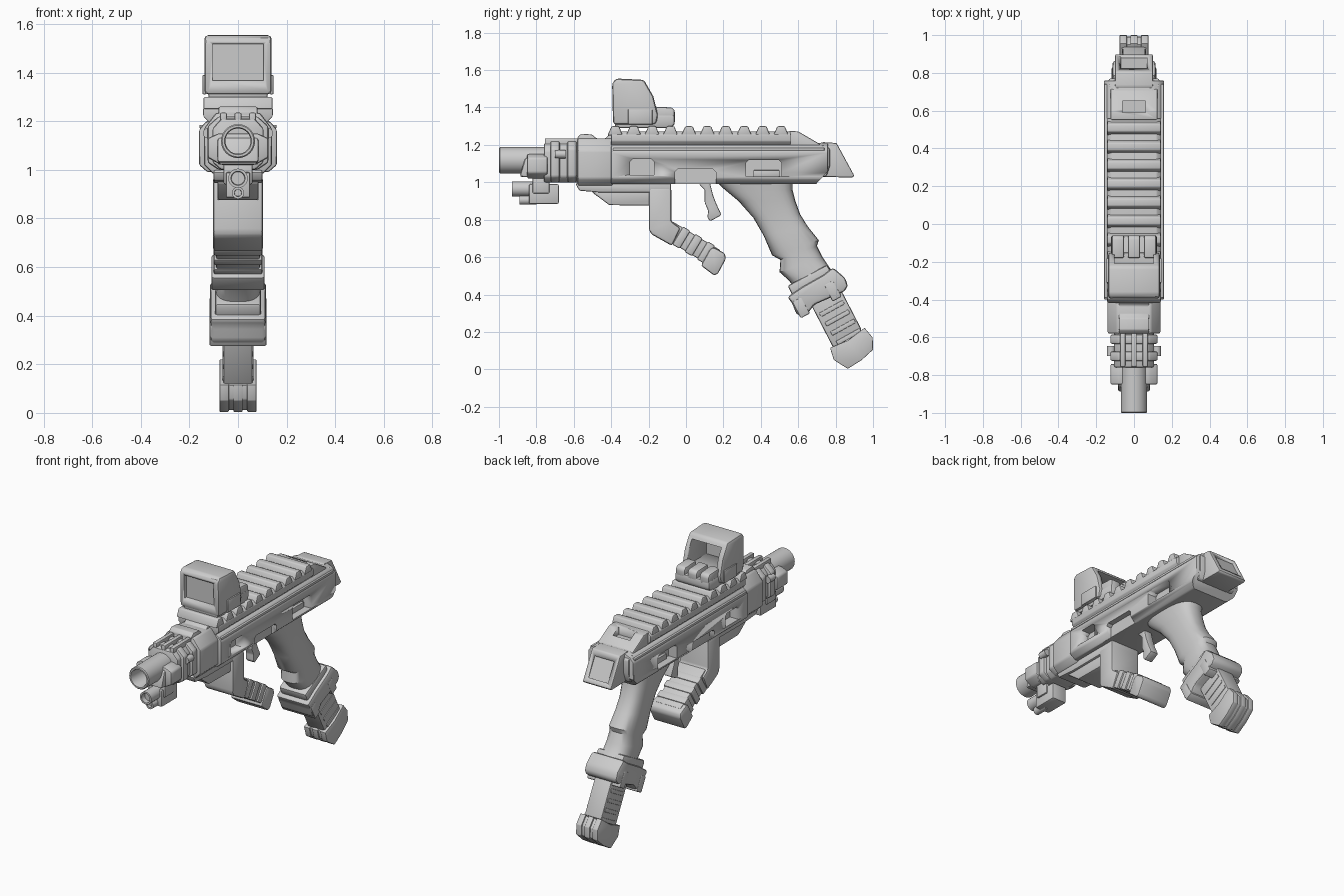
import bpy, bmesh, math
from mathutils import Matrix, Vector


def finish(name, bm, bevel=0.0, xf=None):
    bmesh.ops.recalc_face_normals(bm, faces=bm.faces[:])
    if bevel:
        edges = [e for e in bm.edges if e.calc_face_angle(0) > 0.4]
        bmesh.ops.bevel(bm, geom=edges, offset=bevel, offset_type='OFFSET', segments=2,
                        profile=0.5, affect='EDGES', clamp_overlap=True)
    if xf:
        bm.transform(xf)
    mesh = bpy.data.meshes.new(name)
    bm.to_mesh(mesh)
    bm.free()
    ob = bpy.data.objects.new(name, mesh)
    bpy.context.collection.objects.link(ob)
    bpy.ops.object.select_all(action='DESELECT')
    ob.select_set(True)
    bpy.context.view_layer.objects.active = ob
    bpy.ops.object.shade_smooth_by_angle(angle=math.radians(35))
    return ob


def rings(name, loops, bevel=0.0, caps=True, xf=None):
    """Skin a list of equal-length closed loops."""
    bm = bmesh.new()
    vs = [[bm.verts.new(p) for p in lp] for lp in loops]
    n = len(vs[0])
    for a, b in zip(vs, vs[1:]):
        for i in range(n):
            j = (i + 1) % n
            bm.faces.new((a[i], a[j], b[j], b[i]))
    if caps:
        bm.faces.new(vs[0][::-1])
        bm.faces.new(vs[-1])
    return finish(name, bm, bevel, xf)


def side(name, pts, w, bevel=0.012, x=0.0):
    """Side (y, z) outline extruded across x."""
    return rings(name, [[(x + s * w, y, z) for y, z in pts] for s in (-1, 1)], bevel)


def section(name, half, y0, y1, bevel=0.01):
    """Half (x, z) cross-section mirrored and extruded along y."""
    full = half + [(-x, z) for x, z in reversed(half)]
    return rings(name, [[(x, y, z) for x, z in full] for y in (y0, y1)], bevel)


def box(name, w, y0, y1, z0, z1, bevel=0.008, x=0.0):
    return side(name, [(y0, z0), (y1, z0), (y1, z1), (y0, z1)], w, bevel, x)


def tilted(name, w, c, ly, lz, deg, bevel=0.008):
    """Box centred at (y, z), turned about x."""
    xf = Matrix.Translation((0, c[0], c[1])) @ Matrix.Rotation(math.radians(deg), 4, 'X')
    loops = [[(s * w, a * ly, b * lz) for a, b in ((-1, -1), (1, -1), (1, 1), (-1, 1))] for s in (-1, 1)]
    return rings(name, loops, bevel, xf=xf)


def lathe(name, prof, cz, n=32, x=0.0):
    """(radius, y) outline turned about a y-axis line at height cz."""
    loops = [[(x + r * math.cos(2 * math.pi * i / n), y, cz + r * math.sin(2 * math.pi * i / n))
              for i in range(n)] for r, y in prof]
    return rings(name, loops)


def cut(ob, cutter):
    cutter.hide_render = True
    cutter.hide_viewport = False
    m = ob.modifiers.new("cut", 'BOOLEAN')
    m.operation, m.solver, m.object = 'DIFFERENCE', 'EXACT', cutter
    bpy.context.view_layer.objects.active = ob
    bpy.ops.object.modifier_apply(modifier=m.name)
    bpy.data.objects.remove(cutter)


# Barrel and front collar
lathe("barrel", [(0.07, -0.55), (0.07, -0.995), (0.065, -1.0), (0.056, -1.0), (0.052, -0.99), (0.052, -0.8)], 1.118)
section("barrel_collar", [(0.07, 1.02), (0.125, 1.05), (0.125, 1.13), (0.08, 1.15)], -0.85, -0.74)
side("collar_nose", [(-0.89, 1.03), (-0.74, 1.02), (-0.74, 1.15), (-0.86, 1.13)], 0.085)
section("front_block", [(0.07, 1.0), (0.105, 1.03), (0.105, 1.17), (0.07, 1.21)], -0.76, -0.56)
for x in (-0.06, 0, 0.06):
    box("front_top_rib", 0.014, -0.755, -0.57, 1.19, 1.235, 0.006, x)
for y in (-0.7, -0.61):
    section("front_band", [(0.08, 1.0), (0.125, 1.03), (0.125, 1.18), (0.08, 1.22)], y - 0.025, y + 0.025)
for s in (-1, 1):
    lathe("side_pin", [(0.022, -0.70), (0.022, -0.645)], 1.15, 12, s * 0.122)

# Handguard
section("handguard", [(0.1, 0.98), (0.14, 1.02), (0.14, 1.17), (0.09, 1.235)], -0.58, -0.39)
side("handguard_top", [(-0.58, 1.2), (-0.58, 1.24), (-0.56, 1.26), (-0.5, 1.255), (-0.48, 1.235),
                       (-0.43, 1.235), (-0.41, 1.255), (-0.38, 1.255), (-0.38, 1.2)], 0.08, 0.006)
side("lower_front_plate", [(-0.59, 0.99), (-0.57, 0.955), (-0.45, 0.945), (-0.08, 0.945), (-0.08, 1.0), (-0.58, 1.0)], 0.1)

# Under-barrel light
box("light_body", 0.05, -0.84, -0.68, 0.885, 0.99)
box("light_clamp", 0.06, -0.82, -0.73, 0.94, 1.03)
lathe("light_tube", [(0.04, -0.8), (0.04, -0.93), (0.029, -0.93), (0.027, -0.9)], 0.965, 20)
lathe("laser_tube", [(0.025, -0.8), (0.025, -0.89), (0.015, -0.89), (0.014, -0.87)], 0.905, 16)

# Receiver with side windows and trigger recess
body = section("receiver", [(0.125, 0.99), (0.16, 1.02), (0.16, 1.165), (0.135, 1.195), (0.1, 1.21)], -0.4, 0.76, 0.008)
cut(body, side("end_cutter", [(0.69, 0.9), (0.69, 0.985), (0.76, 1.06), (0.9, 1.06), (0.9, 0.9)], 0.3, 0))
for s in (-1, 1):
    for y0, y1, z0, z1, d in ((-0.3, -0.17, 1.04, 1.125, 0.1), (0.32, 0.51, 1.03, 1.12, 0.1),
                              (-0.06, 0.16, 0.95, 1.07, 0.125)):
        pts = [(y0, z0), (y1, z0), (y1, z1 - 0.015), (y1 - 0.015, z1), (y0 + 0.015, z1), (y0, z1 - 0.015)]
        cut(body, side("window_cutter", pts, 0.1, 0, s * (d + 0.1)))
    box("window_slide", 0.012, 0.36, 0.5, 1.03, 1.065, 0.004, s * 0.105)
    side("side_ledge", [(-0.39, 1.17), (0.74, 1.17), (0.74, 1.185), (-0.39, 1.185)], 0.008, 0.003, s * 0.15)

# Top rail with repeated teeth
section("rail_base", [(0.115, 1.19), (0.143, 1.22), (0.143, 1.255), (0.12, 1.272)], -0.4, 0.56, 0.005)
for i in range(10):
    y = -0.38 + i * 0.0985
    side("rail_tooth", [(y - 0.04, 1.25), (y - 0.018, 1.3), (y + 0.022, 1.3), (y + 0.042, 1.25)], 0.142, 0.007)
tail = side("rail_tail", [(0.55, 1.19), (0.55, 1.275), (0.6, 1.272), (0.715, 1.205), (0.715, 1.19)], 0.125)
cut(tail, box("slot_cutter", 0.06, 0.59, 0.65, 1.225, 1.4, 0))

# Rear end cap
side("rear_collar", [(0.72, 1.03), (0.75, 1.03), (0.77, 1.09), (0.77, 1.18), (0.74, 1.2), (0.72, 1.2)], 0.135)
cap = side("rear_cap", [(0.7, 1.03), (0.7, 1.2), (0.73, 1.215), (0.805, 1.21), (0.9, 1.035), (0.89, 1.025)], 0.1, 0.01)
cut(cap, tilted("cap_cutter", 0.07, (0.865, 1.125), 0.02, 0.065, 28.5, 0))

# Holographic sight: hood, glass, rear block
hood = side("sight_hood", [(-0.39, 1.31), (-0.395, 1.53), (-0.375, 1.555), (-0.225, 1.548), (-0.175, 1.46),
                           (-0.15, 1.36), (-0.16, 1.31)], 0.138, 0.018)
cut(hood, box("hood_cutter", 0.104, -0.6, 0.1, 1.368, 1.518, 0))
box("sight_glass", 0.107, -0.37, -0.355, 1.36, 1.525, 0)
side("sight_base", [(-0.38, 1.29), (-0.08, 1.29), (-0.06, 1.31), (-0.06, 1.36), (-0.38, 1.36)], 0.122)
for x in (-0.085, 0, 0.085):
    side("sight_button", [(-0.18, 1.33), (-0.06, 1.33), (-0.06, 1.385), (-0.075, 1.4), (-0.18, 1.405)], 0.033, 0.01, x)
for s in (-1, 1):
    box("sight_side_panel", 0.008, -0.31, -0.18, 1.31, 1.39, 0.005, s * 0.138)

# Folded foregrip
side("foregrip_mount", [(-0.5, 0.945), (-0.41, 0.878), (-0.19, 0.875), (-0.09, 0.9), (-0.09, 0.96), (-0.5, 0.96)], 0.085)
side("foregrip_post", [(-0.198, 0.97), (-0.078, 0.97), (-0.078, 0.79), (-0.03, 0.755), (-0.075, 0.66),
                       (-0.185, 0.722), (-0.198, 0.745)], 0.103, 0.014)
tilted("foregrip_core", 0.09, (0.03, 0.671), 0.15, 0.05, -31)
for i in range(3):
    t = -0.035 + i * 0.066
    tilted("foregrip_rib", 0.1, (t + 0.01, 0.683 - t * 0.6), 0.023, 0.056, -31)
side("foregrip_end", [(0.08, 0.555), (0.15, 0.502), (0.17, 0.51), (0.213, 0.59), (0.208, 0.62), (0.15, 0.652), (0.13, 0.645)], 0.11, 0.014)

# Trigger
side("trigger", [(0.065, 1.02), (0.135, 1.02), (0.13, 0.99), (0.145, 0.93), (0.16, 0.89), (0.19, 0.825), (0.13, 0.792),
                 (0.115, 0.81), (0.118, 0.85), (0.1, 0.89), (0.1, 0.96), (0.07, 0.99)], 0.028, 0.007)

# Pistol grip: rounded sections (front y, front z, back y, back z, half width)
rows = [(0.16, 1.01, 0.57, 1.01, 0.1), (0.19, 0.975, 0.57, 0.96, 0.095), (0.28, 0.90, 0.585, 0.90, 0.085),
        (0.36, 0.81, 0.61, 0.83, 0.078), (0.415, 0.715, 0.65, 0.765, 0.078), (0.46, 0.61, 0.71, 0.69, 0.082),
        (0.505, 0.585, 0.7, 0.66, 0.08), (0.5, 0.52, 0.73, 0.6, 0.085), (0.55, 0.475, 0.77, 0.54, 0.09),
        (0.6, 0.41, 0.83, 0.5, 0.09)]
loops = []
for fy, fz, by, bz, w in rows:
    f, b = Vector((0, fy, fz)), Vector((0, by, bz))
    lp = []
    for i in range(24):
        c, s = math.cos(i * math.pi / 12), math.sin(i * math.pi / 12)
        k = [math.copysign(abs(v) ** 0.72, v) for v in (c, s)]
        lp.append((f + b) / 2 + (f - b) / 2 * k[0] + Vector((w * k[1], 0, 0)))
    loops.append(lp)
rings("pistol_grip", loops)

# Flared magazine well
side("magazine_well", [(0.54, 0.385), (0.565, 0.36), (0.59, 0.295), (0.62, 0.283), (0.66, 0.31), (0.685, 0.345),
                       (0.845, 0.415), (0.867, 0.445), (0.85, 0.49), (0.785, 0.545), (0.735, 0.505), (0.62, 0.44)], 0.115, 0.02)
tilted("well_collar", 0.095, (0.665, 0.472), 0.12, 0.035, 28, 0.012)
for s in (-1, 1):
    tilted("well_lip", 0.118, (0.7 + s * 0.085, 0.375 + s * 0.045), 0.028, 0.05, 28)

# Magazine, ribs and base pad
side("magazine", [(0.64, 0.4), (0.8, 0.48), (0.94, 0.21), (0.79, 0.11)], 0.06, 0.01)
for i in range(4):
    tilted("magazine_rib", 0.064, (0.78 + i * 0.03, 0.325 - i * 0.05), 0.072, 0.012, 29, 0.004)
pad = [(0.77, 0.115), (0.865, 0.155), (0.955, 0.222), (0.998, 0.17), (1.0, 0.105), (0.94, 0.05), (0.865, 0.003), (0.79, 0.05)]
side("base_pad", [(0.885 + (y - 0.885) * 0.93, 0.11 + (z - 0.11) * 0.93) for y, z in pad], 0.07, 0.006)
for x in (-0.057, 0, 0.057):
    side("base_pad_rib", pad, 0.019, 0.004, x)
